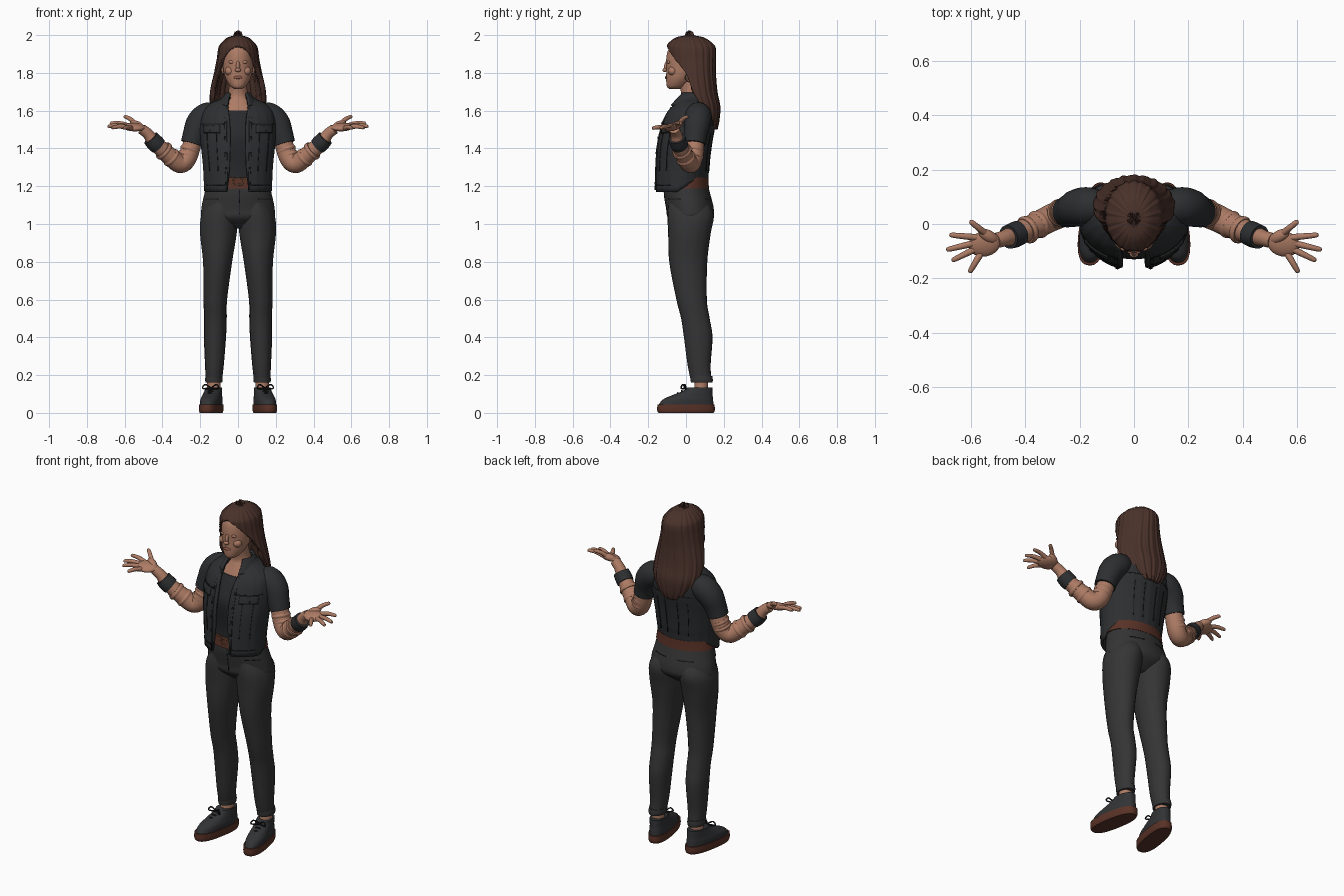
import bpy, bmesh, math
from mathutils import Vector, Matrix

if "Cube" in bpy.data.objects:
    bpy.data.objects.remove(bpy.data.objects["Cube"])


def material(name, r, g, b):
    m = bpy.data.materials.new(name)
    m.use_nodes = True
    m.diffuse_color = (r, g, b, 1)
    shader = m.node_tree.nodes["Principled BSDF"]
    shader.inputs["Base Color"].default_value = (r, g, b, 1)
    shader.inputs["Roughness"].default_value = 0.8
    return m


SKIN = material("skin", .42, .2, .13)
LIPS = material("lips", .3, .11, .08)
HAIR = material("brown_hair", .068, .031, .023)
DENIM = material("jacket_charcoal", .026, .028, .03)
SEAM = material("seam_black", .01, .01, .011)
SHIRT = material("shirt_grey", .022, .023, .025)
PANTS = material("trouser_grey", .035, .035, .036)
LEATHER = material("red_brown_leather", .1, .032, .02)
SHOE = material("shoe_grey", .032, .033, .036)
METAL = material("dull_brass", .25, .14, .07)


def finish(name, bm, mat, shell=0):
    mesh = bpy.data.meshes.new(name)
    bm.to_mesh(mesh)
    bm.free()
    mesh.materials.append(mat)
    ob = bpy.data.objects.new(name, mesh)
    bpy.context.collection.objects.link(ob)
    if shell:
        mod = ob.modifiers.new("thickness", 'SOLIDIFY')
        mod.thickness, mod.offset = shell, -1
    bpy.ops.object.select_all(action='DESELECT')
    ob.select_set(True)
    bpy.context.view_layer.objects.active = ob
    bpy.ops.object.shade_smooth_by_angle(angle=math.radians(50))
    return ob


def mirrored(ob):
    """Name the part as left and add its right twin."""
    twin = ob.copy()
    twin.data = ob.data.copy()
    twin.data.transform(Matrix.Scale(-1, 4, (1, 0, 0)))
    twin.data.flip_normals()
    twin.name = "right_" + ob.name
    ob.name = "left_" + ob.name
    bpy.context.collection.objects.link(twin)


def dense(keys, n=5):
    """Smooth interpolation through key tuples."""
    keys = [Vector(k) for k in keys]
    pts = [keys[0] * 2 - keys[1]] + keys + [keys[-1] * 2 - keys[-2]]
    out = []
    for a, b, c, d in zip(pts, pts[1:], pts[2:], pts[3:]):
        for i in range(n):
            t = i / n
            out.append(b + (c - a) * (t / 2) + (a * 2 - b * 5 + c * 4 - d) * (t * t / 2)
                       + (b * 3 - a - c * 3 + d) * (t ** 3 / 2))
    return out + [keys[-1]]


def skin_rings(bm, rings, closed):
    for lo, hi in zip(rings, rings[1:]):
        for j in range(len(lo) if closed else len(lo) - 1):
            k = (j + 1) % len(lo)
            bm.faces.new((lo[j], lo[k], hi[k], hi[j]))
    if closed:
        bm.faces.new(rings[0][::-1])
        bm.faces.new(rings[-1])


def padded(keys):
    return [tuple(k) + (0,) * (6 - len(k)) for k in keys]


def on_ring(k, t, power=1, grow=0):
    """Point on a ring (z, y, width, depth, opening, x); angle 0 faces the front."""
    s, c = math.sin(t), -math.cos(t)
    bend = lambda v: math.copysign(abs(v) ** power, v)
    return Vector((k[5] + (k[2] + grow) * bend(s), k[1] + (k[3] + grow) * bend(c), k[0]))


def loft(name, keys, mat, shell=0, power=1, ripple=0, sides=48):
    bm, rings = bmesh.new(), []
    for k in dense(padded(keys)):
        gap, row = math.radians(max(k[4], 0)), []
        for j in range(sides + 1 if shell else sides):
            t = gap + (math.tau - 2 * gap) * j / sides
            wave = ripple * (math.cos(t * 22) + .6 * math.sin(t * 37 + k[0] * 4))
            row.append(bm.verts.new(on_ring(k, t, power, wave)))
        rings.append(row)
    skin_rings(bm, rings, not shell)
    if shell:
        bmesh.ops.remove_doubles(bm, verts=bm.verts, dist=.0002)
    return finish(name, bm, mat, shell)


def patch(name, keys, z0, z1, a0, a1, mat, out=.005):
    """Thin plate lying on a lofted surface, between two heights and two angles."""
    rows, bm, rings = dense(padded(keys)), bmesh.new(), []
    for i in range(7):
        z = z0 + (z1 - z0) * i / 6
        lo, hi = next(((a, b) for a, b in zip(rows, rows[1:]) if b[0] >= z), rows[-2:])
        k = lo.lerp(hi, (z - lo[0]) / (hi[0] - lo[0]))
        rings.append([bm.verts.new(on_ring(k, math.radians(a0 + (a1 - a0) * j / 8), grow=out))
                      for j in range(9)])
    skin_rings(bm, rings, False)
    return finish(name, bm, mat, .008)


def tube(name, path, mat, sides=20, n=5):
    """Round limb along (x, y, z, radius) keys."""
    pts, bm, rings = dense(path, n), bmesh.new(), []
    side, last = None, None
    for i, p in enumerate(pts):
        d = (pts[min(i + 1, len(pts) - 1)] - pts[max(i - 1, 0)]).xyz.normalized()
        side = last.rotation_difference(d) @ side if last else d.orthogonal().normalized()
        last, up = d, d.cross(side)
        rings.append([bm.verts.new(p.xyz + (side * math.cos(math.tau * j / sides)
                                            + up * math.sin(math.tau * j / sides)) * p[3])
                      for j in range(sides)])
    skin_rings(bm, rings, True)
    return finish(name, bm, mat)


def ball(name, loc, size, mat, turn=(0, 0, 0)):
    bm = bmesh.new()
    bmesh.ops.create_uvsphere(bm, u_segments=24, v_segments=14, radius=1)
    rot = [Matrix.Rotation(math.radians(a), 4, ax) for a, ax in zip(turn, "XYZ")]
    bm.transform(Matrix.Translation(loc) @ rot[2] @ rot[1] @ rot[0] @ Matrix.Diagonal((*size, 1)))
    return finish(name, bm, mat)


# Head, neck and face
loft("neck_and_upper_chest", [(1.54, .02, .14, .1), (1.6, .03, .125, .092), (1.65, .035, .08, .072),
                              (1.69, .028, .052, .054), (1.79, .005, .047, .05)], SKIN)
loft("head", [(1.715, -.06, .02, .03), (1.73, -.05, .042, .052), (1.77, -.03, .066, .075),
              (1.82, -.01, .078, .094), (1.88, 0, .081, .104), (1.93, .01, .078, .1),
              (1.965, .015, .045, .065)], SKIN)
ball("nose_bridge", (0, -.104, 1.838), (.01, .012, .03), SKIN, (-14, 0, 0))
ball("nose_tip", (0, -.112, 1.815), (.016, .012, .011), SKIN)
ball("lips", (0, -.105, 1.776), (.025, .006, .008), LIPS)
mirrored(ball("eyelid", (.033, -.091, 1.857), (.017, .009, .009), SKIN))
mirrored(ball("cheek", (.042, -.07, 1.81), (.028, .025, .025), SKIN))
mirrored(ball("ear", (.08, .015, 1.825), (.01, .02, .032), SKIN))
hoop = [(.089, .015 + .019 * math.cos(a * math.pi / 5), 1.775 + .022 * math.sin(a * math.pi / 5), .003)
        for a in range(11)]
mirrored(tube("earring", hoop, METAL, 6, 2))

# Long hair, open around the face
loft("long_hair", [(1.5, .1, .07, .065, 112), (1.55, .09, .115, .085, 103), (1.62, .075, .145, .105, 93),
                   (1.7, .05, .147, .115, 84), (1.8, .035, .126, .122, 72), (1.87, .03, .112, .128, 48),
                   (1.92, .028, .105, .13, 25), (1.95, .025, .094, .122, 0), (1.985, .022, .058, .078),
                   (1.997, .02, .02, .028), (2, .02, .001, .001)],
     HAIR, shell=.026, ripple=.0018, sides=160)

# Shirt and jacket body
loft("shirt", [(1.2, 0, .15, .105), (1.3, 0, .15, .108), (1.45, 0, .17, .13),
               (1.53, .015, .165, .12), (1.6, .03, .128, .096)], SHIRT)
BODY = [(1.17, -.02, .18, .148, 20), (1.3, -.02, .185, .144, 14), (1.42, -.01, .197, .147, 12),
        (1.52, .01, .2, .144, 12), (1.59, .025, .188, .13, 15), (1.635, .04, .15, .108, 22),
        (1.66, .04, .1, .086, 33), (1.68, .035, .07, .072, 40)]
jacket = loft("jacket", BODY, DENIM, shell=.014, ripple=.0008, sides=96)
for v in jacket.data.vertices:  # hem rises and hugs the waist at the back
    if v.co.z < 1.3 and v.co.y > -.05:
        w = min(1, (v.co.y + .05) / .12) * (1.3 - v.co.z) / .13
        v.co.z += .065 * w
        v.co.y -= .012 * w
loft("collar", [(1.63, .02, .105, .118, 32), (1.66, .028, .09, .1, 36), (1.695, .034, .064, .074, 44)],
     DENIM, shell=.012)

# Jacket trim
mirrored(patch("button_placket", BODY, 1.18, 1.62, 17, 21, DENIM))
mirrored(patch("pocket_flap", BODY, 1.485, 1.525, 28, 62, DENIM, .007))
mirrored(patch("pocket_edge", BODY, 1.48, 1.485, 28, 62, SEAM))
mirrored(patch("yoke_seam", BODY, 1.527, 1.531, 22, 70, SEAM, .003))
mirrored(patch("hem_seam", BODY, 1.205, 1.209, 22, 65, SEAM, .003))
for angle in (34, 54, 150, 168):
    mirrored(patch("panel_seam", BODY, 1.28, 1.48, angle, angle + 1, SEAM, .003))
patch("back_yoke_seam", BODY, 1.52, 1.524, 115, 245, SEAM, .003)
for z in (1.21, 1.29, 1.37, 1.45, 1.53):
    mirrored(patch("button", BODY, z, z + .012, 18, 21, SEAM, .008))
mirrored(patch("pocket_button", BODY, 1.49, 1.5, 44, 47, SEAM, .01))

# Arms: sleeve, bent arm, cuff and open hand
mirrored(tube("sleeve", [(.1, .06, 1.59, .05), (.16, .065, 1.575, .07), (.205, .06, 1.535, .07),
                         (.23, .05, 1.475, .062), (.245, .045, 1.425, .058)], DENIM))
mirrored(tube("arm", [(.22, .05, 1.5, .045), (.25, .045, 1.4, .05), (.275, .035, 1.34, .051),
                      (.31, .02, 1.32, .05), (.36, -.005, 1.358, .048), (.44, -.04, 1.43, .038),
                      (.475, -.052, 1.475, .03), (.51, -.062, 1.503, .028)], SKIN))
for i, (x, z) in enumerate(((.252, 1.4), (.265, 1.37), (.345, 1.345), (.385, 1.38))):
    y = .045 - .5 * max(0, x - .26)
    step = (.004, -.002, -.01) if i < 2 else (.008, -.004, .007)
    mirrored(tube("rolled_skin_fold", [(x, y, z, .05), (x + step[0], y + step[1], z + step[2], .053),
                                       (x + 2 * step[0], y + 2 * step[1], z + 2 * step[2], .048)], SKIN))
mirrored(tube("wrist_cuff", [(.422, -.032, 1.413, .046), (.44, -.04, 1.43, .047),
                             (.462, -.048, 1.455, .044)], DENIM))
mirrored(ball("palm", (.55, -.073, 1.513), (.06, .048, .02), SKIN, (14, 0, -12)))
mirrored(ball("thumb_base", (.535, -.045, 1.525), (.042, .022, .02), SKIN, (0, -20, 30)))
FINGERS = {"thumb": (.54, -.04, 1.528, .602, .01, 1.572), "index_finger": (.575, -.05, 1.52, .678, -.04, 1.535),
           "middle_finger": (.585, -.07, 1.515, .69, -.095, 1.518),
           "ring_finger": (.58, -.09, 1.51, .67, -.135, 1.51),
           "little_finger": (.56, -.102, 1.505, .605, -.178, 1.508)}
for name, f in FINGERS.items():
    a, b = Vector(f[:3]), Vector(f[3:])
    mid = a.lerp(b, .5) + Vector((0, 0, .006))
    mirrored(tube(name, [(*a, .013), (*mid, .0115), (*a.lerp(b, .93), .009), (*b, .003)], SKIN, 12))

# Trousers and belt
HIPS = [(.975, .02, .09, .05), (1.03, .022, .186, .116), (1.08, .022, .194, .125),
        (1.16, .006, .178, .122), (1.22, 0, .164, .112)]
loft("trouser_hips", HIPS, PANTS)
mirrored(loft("trouser_leg", [(.16, .083, .041, .054, 0, .128), (.25, .07, .049, .06, 0, .125),
                              (.4, .065, .058, .075, 0, .122), (.5, .05, .06, .075, 0, .12),
                              (.6, .03, .062, .08, 0, .12), (.8, .012, .077, .1, 0, .108),
                              (.95, .018, .097, .112, 0, .104), (1.05, .024, .096, .122, 0, .097),
                              (1.13, .01, .07, .1, 0, .08)], PANTS, ripple=.0006))
mirrored(loft("trouser_cuff", [(.16, .083, .044, .057, 0, .128), (.175, .083, .046, .059, 0, .128),
                               (.195, .081, .045, .058, 0, .127)], PANTS))
patch("fly_seam", HIPS, 1.05, 1.18, 2, 3, SEAM, .002)
mirrored(patch("front_pocket_seam", HIPS, 1.13, 1.134, 35, 70, SEAM, .002))
mirrored(patch("back_pocket_seam", HIPS, 1.13, 1.134, 138, 168, SEAM, .002))
loft("belt", [(1.188, 0, .178, .122), (1.21, 0, .174, .12), (1.245, 0, .168, .118)], LEATHER)
buckle = [(.022 * sx, -.122, 1.225 + .015 * sz, .003)
          for sx, sz in ((-1, -1), (1, -1), (1, 1), (-1, 1), (-1, -1))]
tube("belt_buckle", buckle, METAL, 8)

# Feet and laced shoes, toes turned outward
TURN = Matrix.Translation((.142, 0, 0)) @ Matrix.Rotation(.18, 4, 'Z')


def foot_part(ob):
    ob.data.transform(TURN)
    mirrored(ob)


mirrored(tube("ankle", [(.13, .07, .08, .04), (.128, .08, .13, .036), (.127, .082, .19, .036)], SKIN))
foot_part(loft("shoe_sole", [(0, 0, .052, .148), (.015, 0, .056, .154), (.045, 0, .056, .153)],
               LEATHER, power=.8))
foot_part(loft("shoe_upper", [(.04, 0, .052, .148), (.07, .01, .052, .135), (.09, .03, .048, .113),
                              (.115, .062, .044, .08), (.135, .075, .042, .066)], SHOE, power=.85))
for y, z in ((-.06, .094), (-.04, .106), (-.02, .118), (0, .13)):
    foot_part(tube("shoe_lace", [(-.028, y + .012, z - .016, .004), (0, y - .004, z, .004),
                                 (.028, y + .012, z - .016, .004)], SEAM, 8))
for s in (-1, 1):
    foot_part(tube("lace_bow", [(0, 0, .132, .004), (s * .03, -.012, .15, .004),
                                (s * .042, -.018, .13, .004), (0, 0, .128, .004)], SEAM, 8))
